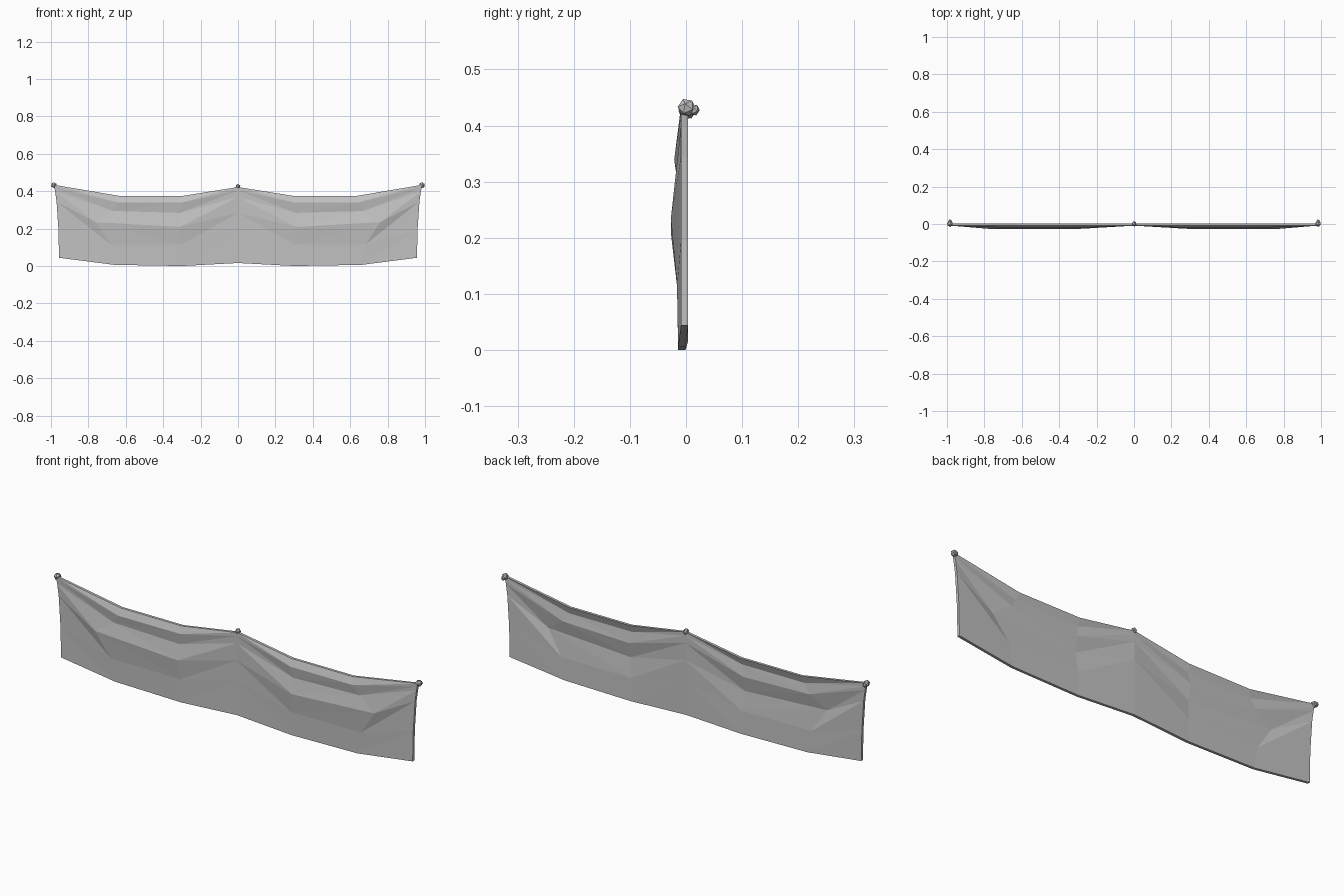
import bpy
import bmesh
from mathutils import Vector, Matrix

default = bpy.data.objects.get("Cube")
if default:
    bpy.data.objects.remove(default, do_unlink=True)

grey = bpy.data.materials.new("cloth grey")
grey.use_nodes = True
colour = (0.54, 0.54, 0.54, 1)
grey.diffuse_color = colour
grey.node_tree.nodes["Principled BSDF"].inputs["Base Color"].default_value = colour


def add_object(name, bm):
    """Turn a bmesh into a flat-shaded grey object."""
    bmesh.ops.recalc_face_normals(bm, faces=bm.faces[:])
    mesh = bpy.data.meshes.new(name)
    bm.to_mesh(mesh)
    bm.free()
    mesh.materials.append(grey)
    obj = bpy.data.objects.new(name, mesh)
    bpy.context.scene.collection.objects.link(obj)
    return obj


# Fold lines from top edge to hem: (distance from middle, height) per column
middle = [(0, .428), (0, .41), (0, .375), (0, .29), (0, .19), (0, .022)]
inner = [(.3, .38), (.3, .345), (.31, .29), (.31, .215), (.3, .12), (.3, .006)]
outer = [(.63, .38), (.64, .345), (.67, .3), (.76, .24), (.68, .12), (.66, .012)]
end = [(.985, .44), (.982, .425), (.978, .405), (.97, .35), (.96, .2), (.957, .05)]

flat = [-.009] * len(middle)
folded = [-.009, -.021, -.013, -.027, -.016, -.014]
half = [(middle, flat), (inner, folded), (outer, folded), (end, flat)]
lowest = min(z for column, _ in half for _, z in column)
thickness = .013

# Draped cloth: a folded sheet, mirrored about the middle and thickened backwards
bm = bmesh.new()
columns = []
for side, part in ((-1, half[:0:-1]), (1, half)):
    for column, depth in part:
        columns.append([bm.verts.new((side * x, y, z - lowest))
                        for (x, z), y in zip(column, depth)])
for a, b in zip(columns, columns[1:]):
    for i in range(len(a) - 1):
        # split each panel so that creases fan out of the hanging points
        if a[i].co.z > b[i].co.z:
            bm.faces.new((a[i], a[i + 1], b[i + 1]))
            bm.faces.new((a[i], b[i + 1], b[i]))
        else:
            bm.faces.new((a[i], a[i + 1], b[i]))
            bm.faces.new((b[i], a[i + 1], b[i + 1]))
back = bmesh.ops.extrude_face_region(bm, geom=bm.faces[:], use_keep_orig=True)
for item in back["geom"]:
    if isinstance(item, bmesh.types.BMVert):
        item.co.y += thickness
add_object("draped_cloth", bm)


# Tied knots: a faceted lump with a smaller tail behind it
def add_knot(name, centre, radius, tail):
    bm = bmesh.new()
    for offset, size in ((Vector(), radius), (tail, radius * .65)):
        place = Matrix.Translation(centre + offset) @ Matrix.Rotation(.4, 4, "X")
        bmesh.ops.create_icosphere(bm, subdivisions=1, radius=size, matrix=place)
    add_object(name, bm)


add_knot("middle_knot", Vector((0, 0, .425)), .014, Vector((0, .006, -.004)))
for name, side in (("right_knot", -1), ("left_knot", 1)):
    add_knot(name, Vector((side * .984, .001, .432)), .0165, Vector((0, .013, -.004)))
